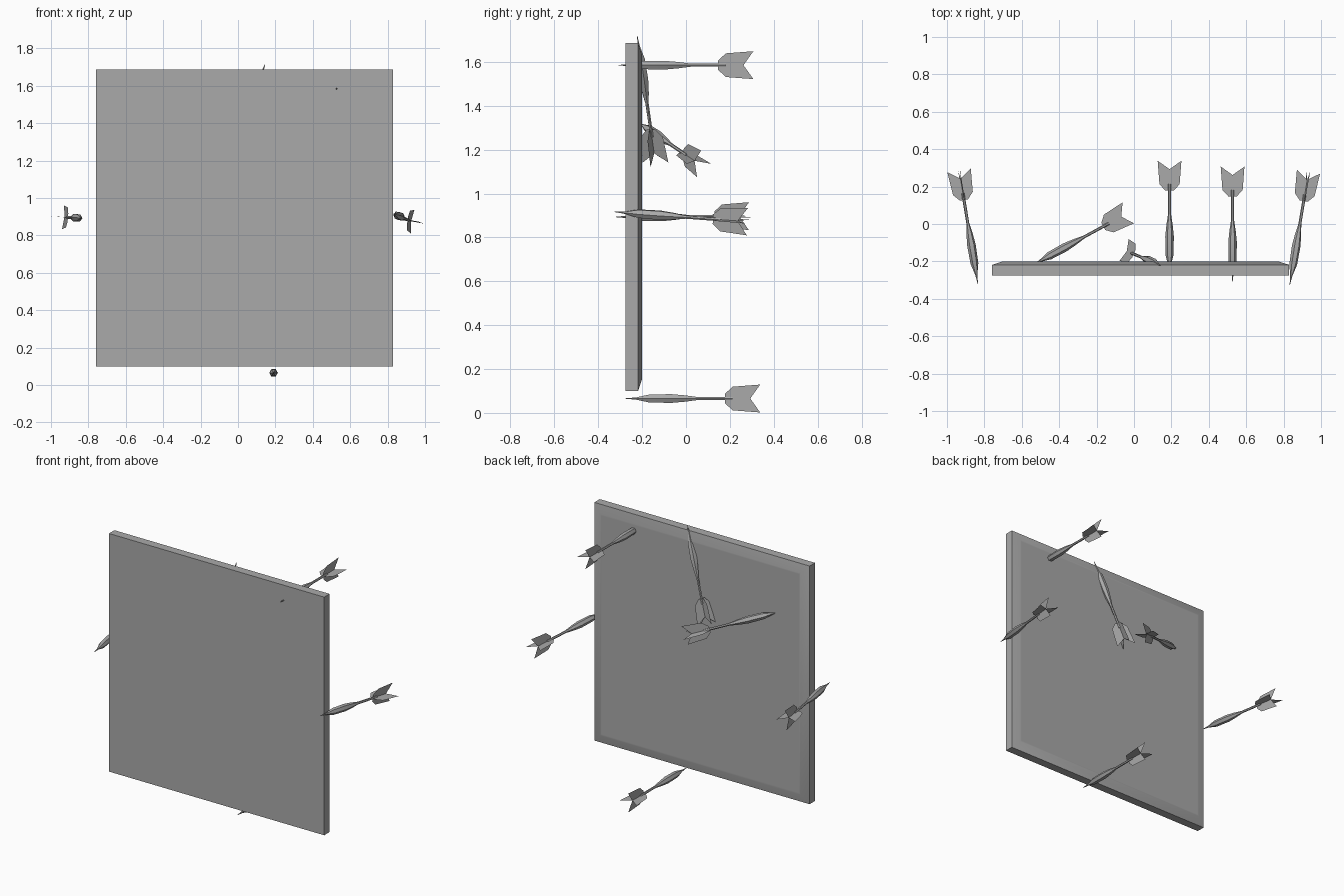
import bpy, bmesh, math
from mathutils import Vector, Quaternion

cube = bpy.data.objects.get("Cube")
if cube:
    bpy.data.objects.remove(cube)

grey = bpy.data.materials.new("mid_grey")
grey.use_nodes = True
grey.diffuse_color = (0.4, 0.4, 0.4, 1)
grey.node_tree.nodes["Principled BSDF"].inputs["Base Color"].default_value = (0.4, 0.4, 0.4, 1)


def finish(name, bm, angle):
    """Turn a bmesh into a shaded, coloured object."""
    mesh = bpy.data.meshes.new(name)
    bm.to_mesh(mesh)
    bm.free()
    mesh.materials.append(grey)
    obj = bpy.data.objects.new(name, mesh)
    bpy.context.collection.objects.link(obj)
    bpy.ops.object.select_all(action='DESELECT')
    obj.select_set(True)
    bpy.context.view_layer.objects.active = obj
    bpy.ops.object.shade_smooth_by_angle(angle=math.radians(angle))
    return obj


def loft(bm, rings):
    """Skin a list of vertex rings and cap both ends."""
    for a, b in zip(rings, rings[1:]):
        n = len(a)
        for i in range(n):
            j = (i + 1) % n
            bm.faces.new((a[i], a[j], b[j], b[i]))
    bm.faces.new(rings[0])
    bm.faces.new(rings[-1])


# Board: square slab with a shallow chamfer round the back face
bm = bmesh.new()
rings = []
for inset, y in ((0, -0.275), (0, -0.218), (0.055, -0.2), (0.065, -0.2)):
    h = 0.793 - inset
    rings.append([bm.verts.new((0.035 + sx * h, y, 0.893 + sz * h))
                  for sx, sz in ((-1, -1), (1, -1), (1, 1), (-1, 1))])
loft(bm, rings)
bmesh.ops.recalc_face_normals(bm, faces=bm.faces)
finish("board", bm, 30)

# Dart profile: distance from the tip, radius
SIDES = 6
BODY = ((0, 0.001), (0.05, 0.006), (0.11, 0.021), (0.21, 0.023),
        (0.27, 0.017), (0.33, 0.008), (0.49, 0.008))
# Half outline of a flight: distance from the tip, half width
FIN = ((0.455, 0.022), (0.49, 0.054), (0.615, 0.0635))


def dart(name, tip, tail, roll=0):
    tip = Vector(tip)
    turn = (Vector(tail) - tip).to_track_quat('Y', 'Z')
    turn = turn @ Quaternion((0, 1, 0), math.radians(roll))

    def place(obj):
        obj.rotation_mode = 'QUATERNION'
        obj.rotation_quaternion = turn
        obj.location = tip

    # Tip, barrel and shaft
    bm = bmesh.new()
    rings = []
    for y, r in BODY:
        angles = [math.tau * i / SIDES for i in range(SIDES)]
        rings.append([bm.verts.new((r * math.cos(a), y, r * math.sin(a))) for a in angles])
    loft(bm, rings)
    bmesh.ops.recalc_face_normals(bm, faces=bm.faces)
    place(finish(name + "_body", bm, 30))

    # Two crossed, notched flight plates
    bm = bmesh.new()
    for axis in (Vector((1, 0, 0)), Vector((0, 0, 1))):
        for side in (-1, 1):
            outline = [(0.455, 0), *FIN, (0.57, 0)]
            bm.faces.new([bm.verts.new(axis * w * side + Vector((0, y, 0))) for y, w in outline])
    bmesh.ops.remove_doubles(bm, verts=bm.verts, dist=0.0001)
    place(finish(name + "_flights", bm, 30))


dart("upper_dart", (0.527, -0.308, 1.585), (0.527, 0.307, 1.585))
dart("lower_dart", (0.19, -0.277, 0.0655), (0.19, 0.338, 0.0655))
dart("right_side_dart", (-0.835, -0.32, 0.893), (-0.935, 0.285, 0.897), 5)
dart("left_side_dart", (0.833, -0.325, 0.916), (0.933, 0.28, 0.872), 8)
dart("slanted_dart", (-0.544, -0.22, 1.326), (-0.03, 0.06, 1.135))
dart("hanging_dart", (0.145, -0.222, 1.717), (-0.05, -0.14, 1.15))
